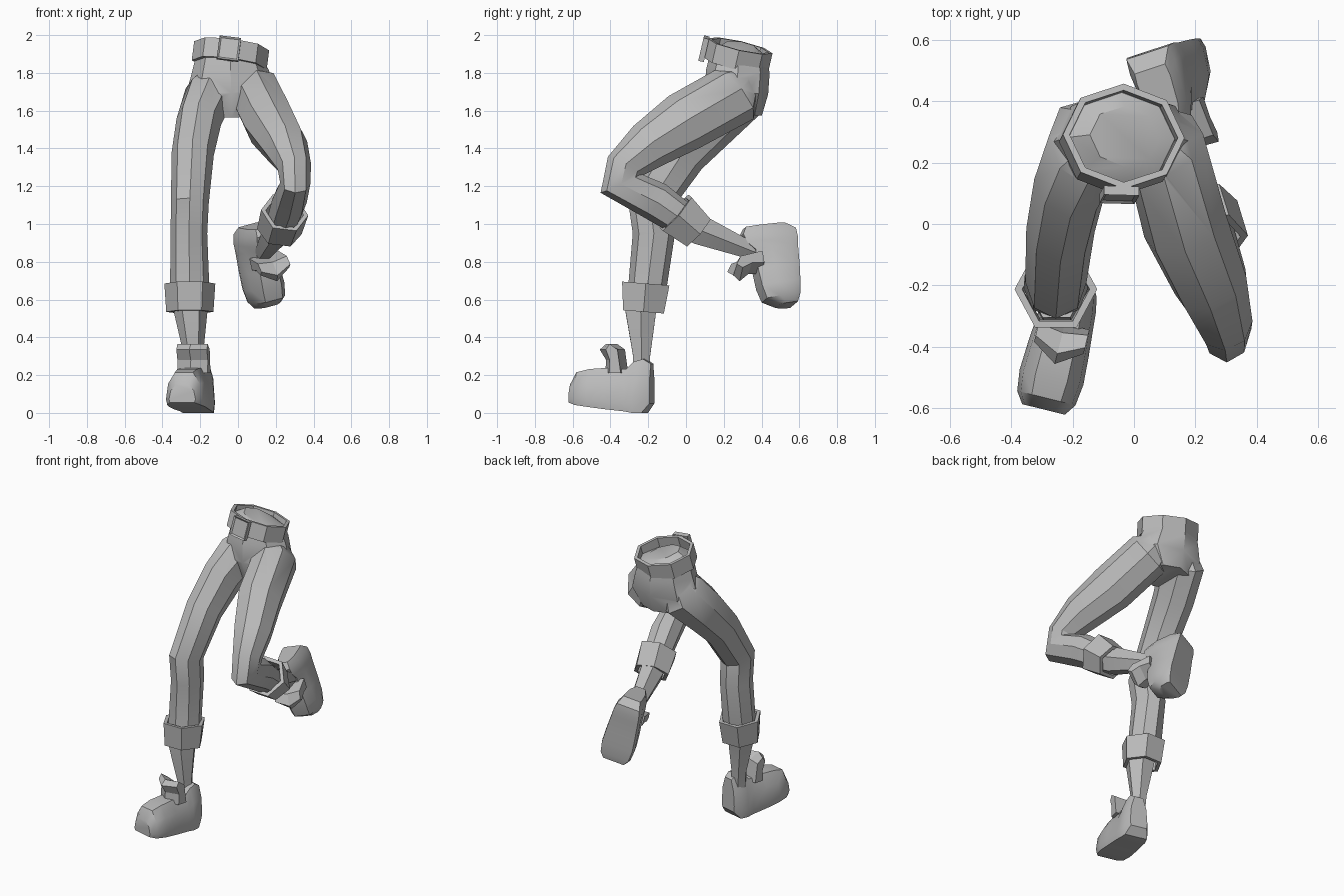
import bpy, bmesh, math
from mathutils import Vector, Matrix

cube = bpy.data.objects.get("Cube")
if cube:
    bpy.data.objects.remove(cube)

grey = bpy.data.materials.new("plain grey")
grey.use_nodes = True
grey.diffuse_color = (0.5, 0.5, 0.5, 1)
grey.node_tree.nodes["Principled BSDF"].inputs["Base Color"].default_value = (0.5, 0.5, 0.5, 1)


def finish(name, bm):
    """Turn a bmesh into a named, coloured object."""
    bmesh.ops.recalc_face_normals(bm, faces=bm.faces)
    mesh = bpy.data.meshes.new(name)
    bm.to_mesh(mesh)
    bm.free()
    mesh.materials.append(grey)
    ob = bpy.data.objects.new(name, mesh)
    bpy.context.collection.objects.link(ob)
    return ob


def smooth(ob, degrees):
    bpy.ops.object.select_all(action='DESELECT')
    ob.select_set(True)
    bpy.context.view_layer.objects.active = ob
    bpy.ops.object.shade_smooth_by_angle(angle=math.radians(degrees))


def loft(name, rings, closed=False):
    """Skin a list of point rings; cap the ends unless closed."""
    bm = bmesh.new()
    loops = [[bm.verts.new(p) for p in ring] for ring in rings]
    n = len(loops[0])
    pairs = list(zip(loops, loops[1:]))
    if closed:
        pairs.append((loops[-1], loops[0]))
    else:
        bm.faces.new(loops[0])
        bm.faces.new(loops[-1])
    for a, b in pairs:
        for i in range(n):
            j = (i + 1) % n
            bm.faces.new((a[i], a[j], b[j], b[i]))
    return finish(name, bm)


def ring(centre, along, half_side, half_front, sides):
    """Oval of points square to a direction, side axis kept near x."""
    t = along.normalized()
    side = Vector((1, 0, 0))
    side = (side - t * side.dot(t)).normalized()
    front = t.cross(side)
    angles = [2 * math.pi * i / sides for i in range(sides)]
    return [centre + side * half_side * math.cos(a) + front * half_front * math.sin(a)
            for a in angles]


def tube(name, path, sides=8):
    """Limb through (x, y, z, half side, half front) stations."""
    pts = [Vector(p[:3]) for p in path]
    steps = [(b - a).normalized() for a, b in zip(pts, pts[1:])]
    rings = []
    for i, p in enumerate(path):
        along = steps[max(i - 1, 0)] + steps[min(i, len(steps) - 1)]
        rings.append(ring(pts[i], along, p[3], p[4], sides))
    return loft(name, rings)


def band(name, start, end, r_start, r_end, thick, sides):
    """Open sleeve with wall thickness."""
    a, b = Vector(start), Vector(end)
    d = b - a
    spec = [(a, r_start, 0), (b, r_end, 0), (b, r_end, thick), (a, r_start, thick)]
    rings = [ring(c, d, r[0] - k, r[1] - k, sides) for c, r, k in spec]
    return loft(name, rings, closed=True)


# Trousers: pelvis and two legs merged into one surface
trousers = tube("trousers", [
    (-0.03, 0.285, 1.93, 0.12, 0.10), (-0.04, 0.28, 1.90, 0.175, 0.15),
    (-0.04, 0.275, 1.81, 0.203, 0.168), (-0.035, 0.265, 1.69, 0.24, 0.17),
    (-0.035, 0.27, 1.57, 0.15, 0.132)])
left_leg = tube("left_trouser_leg", [
    (0.05, 0.31, 1.75, 0.09, 0.09), (0.098, 0.255, 1.685, 0.137, 0.165),
    (0.168, -0.01, 1.54, 0.14, 0.16), (0.25, -0.20, 1.415, 0.122, 0.13),
    (0.298, -0.325, 1.305, 0.09, 0.102), (0.303, -0.345, 1.215, 0.08, 0.118),
    (0.272, -0.16, 1.12, 0.093, 0.105), (0.235, 0.0, 1.01, 0.085, 0.09)])
right_leg = tube("right_trouser_leg", [
    (-0.11, 0.30, 1.78, 0.09, 0.09), (-0.155, 0.265, 1.68, 0.13, 0.165),
    (-0.208, 0.13, 1.54, 0.12, 0.15), (-0.24, -0.02, 1.37, 0.112, 0.13),
    (-0.255, -0.19, 1.11, 0.10, 0.122), (-0.26, -0.17, 0.95, 0.097, 0.112),
    (-0.255, -0.21, 0.62, 0.105, 0.10)])
for leg in (left_leg, right_leg):
    mod = trousers.modifiers.new("merge", 'BOOLEAN')
    mod.operation = 'UNION'
    mod.solver = 'EXACT'
    mod.object = leg
    bpy.context.view_layer.objects.active = trousers
    bpy.ops.object.modifier_apply(modifier=mod.name)
    bpy.data.objects.remove(leg)
smooth(trousers, 35)

# Belt, tilted back and to one side, with a framed buckle
up = Vector((0.13, 0.23, 1)).normalized()
waist = Vector((-0.04, 0.275, 1.893))
band("belt", waist + up * 0.052, waist - up * 0.052, (0.20, 0.176), (0.20, 0.176), 0.022, 8)

side = Vector((1, 0, 0))
side = (side - up * side.dot(up)).normalized()
back = up.cross(side)
bm = bmesh.new()
bmesh.ops.create_cube(bm, size=1)
bmesh.ops.scale(bm, verts=bm.verts, vec=(0.115, 0.03, 0.125))
face = min(bm.faces, key=lambda f: f.calc_center_median().y)
bmesh.ops.inset_region(bm, faces=[face], thickness=0.014, depth=0)
bmesh.ops.translate(bm, verts=face.verts, vec=(0, 0.008, 0))
frame = Matrix((side, back, up)).transposed().to_4x4()
frame.translation = (-0.048, 0.095, 1.928)
bm.transform(frame)
finish("belt_buckle", bm)

# Turned-up cuffs and bare ankles
band("left_cuff", (0.247, -0.055, 1.06), (0.219, 0.06, 0.96),
     (0.127, 0.135), (0.12, 0.11), 0.025, 6)
band("right_cuff", (-0.255, -0.213, 0.685), (-0.255, -0.225, 0.535),
     (0.135, 0.145), (0.125, 0.125), 0.025, 6)
ankles = {
    "left_ankle": [(0.235, -0.02, 1.02, 0.08, 0.09), (0.21, 0.07, 0.97, 0.08, 0.09),
                   (0.14, 0.34, 0.86, 0.05, 0.052), (0.11, 0.42, 0.84, 0.045, 0.045)],
    "right_ankle": [(-0.253, -0.22, 0.64, 0.09, 0.10), (-0.25, -0.24, 0.53, 0.088, 0.093),
                    (-0.235, -0.235, 0.30, 0.05, 0.052), (-0.23, -0.24, 0.18, 0.045, 0.05)],
}
for name, path in ankles.items():
    smooth(tube(name, path, 6), 25)

# Shoes: stations of (distance from heel, half width, sole height, top height)
STATIONS = [(0, 0.058, 0.05, 0.26), (0.04, 0.08, 0, 0.285), (0.09, 0.09, 0, 0.27),
            (0.13, 0.093, 0.008, 0.232), (0.24, 0.102, 0.02, 0.238),
            (0.33, 0.107, 0.032, 0.232), (0.40, 0.098, 0.042, 0.215),
            (0.438, 0.072, 0.055, 0.15)]
SECTION = [(0.93, 0), (1, 0.18), (0.88, 0.65), (0.5, 1)]
TONGUE = [(0.15, 0.21), (0.18, 0.335), (0.25, 0.365), (0.285, 0.335), (0.25, 0.28), (0.255, 0.21)]


def shoe(label, heel, toe, up):
    heel, toe = Vector(heel), Vector(toe).normalized()
    up = Vector(up)
    up = (up - toe * up.dot(toe)).normalized()
    across = toe.cross(up)

    def at(t, s, h):
        return heel + toe * t + across * s + up * h

    outline = SECTION + [(-w, f) for w, f in reversed(SECTION)]
    rings = [[at(t, hw * w, low + (top - low) * f) for w, f in outline]
             for t, hw, low, top in STATIONS]
    smooth(loft(label + "_shoe", rings), 35)
    # Tongue flap comes to a point in the middle
    root = TONGUE[0][0]
    loft(label + "_shoe_tongue", [[at(root + (t - root) * k, s, h) for t, h in TONGUE]
                                  for s, k in ((-0.083, 0.6), (0, 1), (0.083, 0.6))])


shoe("right", (-0.19, -0.18, 0), (-0.24, -0.97, 0), (0, 0, 1))
shoe("left", (0.035, 0.553, 1.0), (0.21, 0.16, -0.96), (0.32, -0.93, -0.05))
